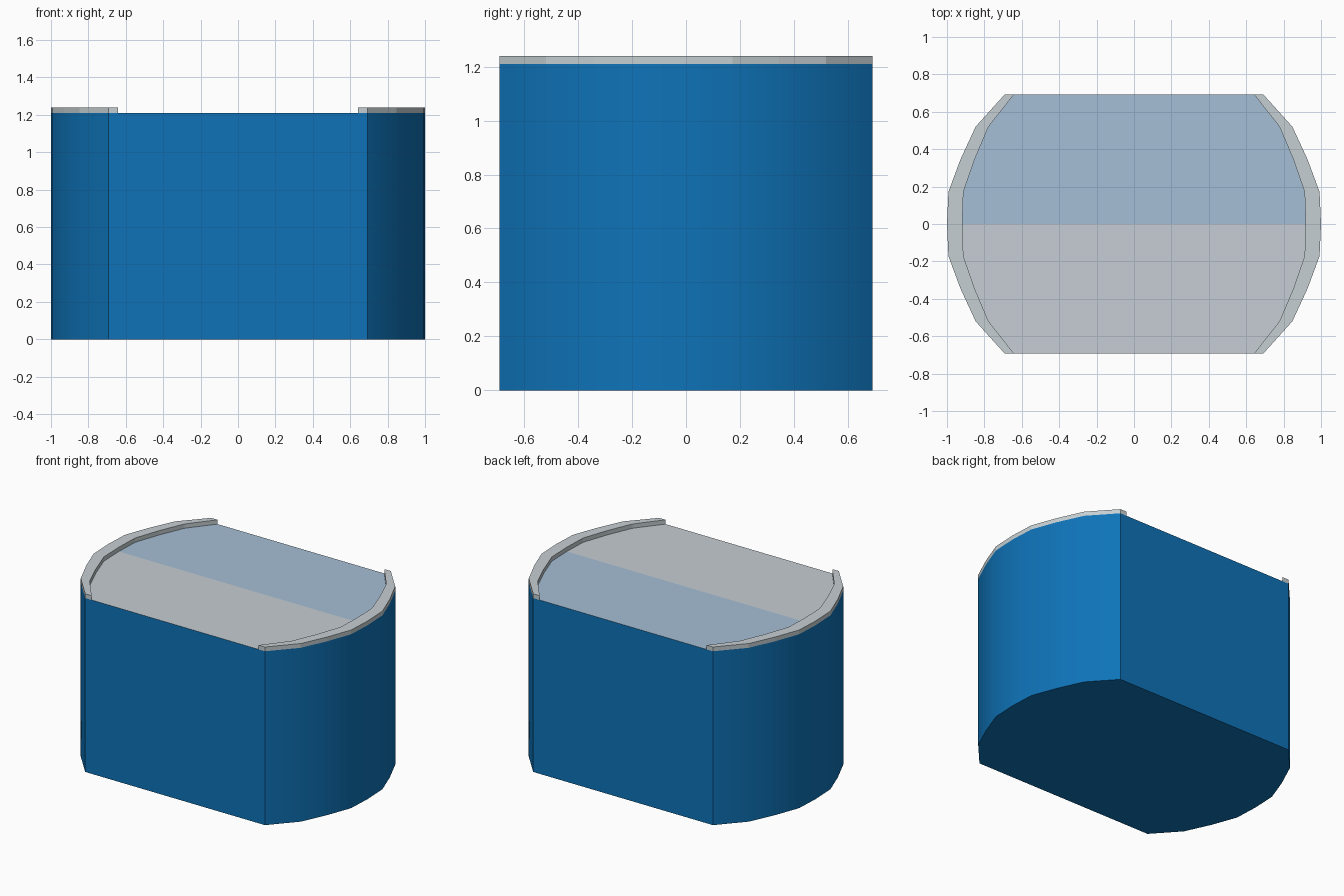
import bpy, bmesh, math

if "Cube" in bpy.data.objects:
    bpy.data.objects.remove(bpy.data.objects["Cube"])

BODY_TOP, RIM_TOP = 1.21, 1.24

# Quarter profiles (x, y) from the middle of the bowed side to the flat front
OUTER = [(1.0, 0), (0.992, 0.172), (0.928, 0.345), (0.847, 0.52), (0.692, 0.692)]
INNER = [(0.918, 0), (0.912, 0.172), (0.852, 0.345), (0.778, 0.52), (0.642, 0.692)]


def material(name, rgb):
    m = bpy.data.materials.new(name)
    m.diffuse_color = (*rgb, 1)
    m.use_nodes = True
    m.node_tree.nodes["Principled BSDF"].inputs["Base Color"].default_value = m.diffuse_color
    return m


blue = material("wall blue", (0.0044, 0.171, 0.479))
grey = material("top grey", (0.565, 0.610, 0.658))
pale = material("pale blue", (0.376, 0.521, 0.672))
silver = material("rim silver", (0.565, 0.623, 0.645))


def side_arc(quarter, sx=1):
    """Full bowed side, running from -y to +y."""
    low = [(sx * x, -y) for x, y in reversed(quarter[1:])]
    return low + [(sx * x, y) for x, y in quarter]


def prism(name, outline, z0, z1, mats):
    bm = bmesh.new()
    lo = [bm.verts.new((x, y, z0)) for x, y in outline]
    hi = [bm.verts.new((x, y, z1)) for x, y in outline]
    n = len(outline)
    bm.faces.new(lo)
    bm.faces.new(hi)
    for i in range(n):
        j = (i + 1) % n
        bm.faces.new((lo[i], lo[j], hi[j], hi[i]))
    bmesh.ops.recalc_face_normals(bm, faces=bm.faces)
    mesh = bpy.data.meshes.new(name)
    bm.to_mesh(mesh)
    bm.free()
    for m in mats:
        mesh.materials.append(m)
    ob = bpy.data.objects.new(name, mesh)
    bpy.context.collection.objects.link(ob)
    return ob


# Body with bowed ends and flat front and back
outline = side_arc(OUTER) + side_arc(OUTER, -1)[::-1]
body = prism("body", outline, 0, BODY_TOP, [blue, grey, pale])

# Split the top along y = 0: grey front half, pale blue back half
bm = bmesh.new()
bm.from_mesh(body.data)
top = max(bm.faces, key=lambda f: f.calc_center_median().z)
mid = [v for v in top.verts if abs(v.co.y) < 1e-5]
bmesh.ops.connect_verts(bm, verts=mid)
for f in bm.faces:
    if f.normal.z > 0.9:
        f.material_index = 1 if f.calc_center_median().y < 0 else 2
bm.to_mesh(body.data)
bm.free()

bpy.context.view_layer.objects.active = body
body.select_set(True)
bpy.ops.object.shade_smooth_by_angle(angle=math.radians(30))
body.select_set(False)

# Raised rims along the two bowed sides
for name, s in (("right_rim", 1), ("left_rim", -1)):
    prism(name, side_arc(OUTER, s) + side_arc(INNER, s)[::-1],
          BODY_TOP, RIM_TOP, [silver])
